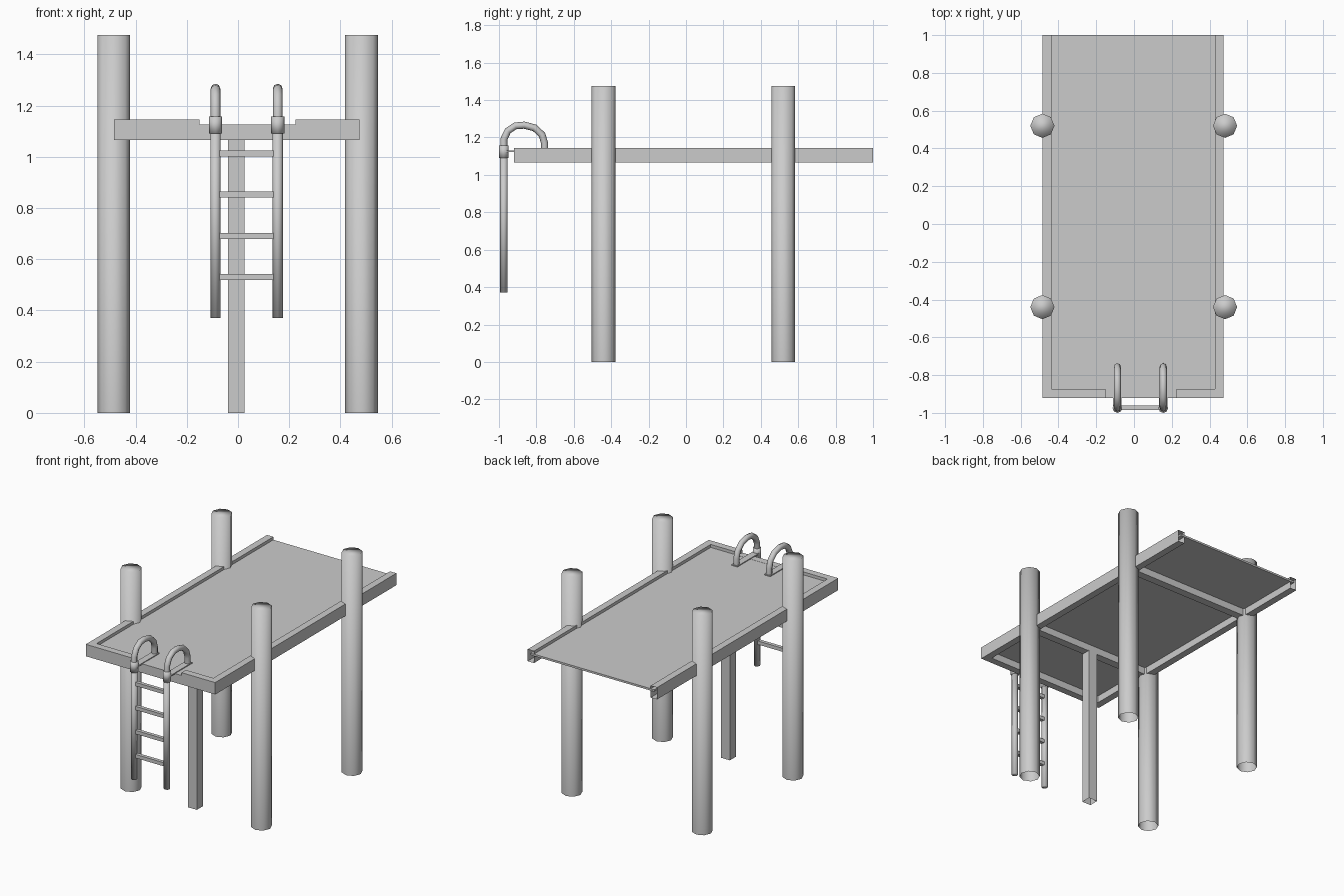
import bpy, bmesh, math
from mathutils import Matrix

cube = bpy.data.objects.get("Cube")
if cube:
    bpy.data.objects.remove(cube, do_unlink=True)

grey = bpy.data.materials.new("plain_grey")
grey.use_nodes = True
COLOUR = (0.6, 0.6, 0.6, 1)
grey.diffuse_color = COLOUR
grey.node_tree.nodes["Principled BSDF"].inputs["Base Color"].default_value = COLOUR


def add_mesh(name, mesh, smooth=False):
    mesh.materials.clear()
    mesh.materials.append(grey)
    for p in mesh.polygons:
        p.use_smooth = smooth
    ob = bpy.data.objects.new(name, mesh)
    bpy.context.collection.objects.link(ob)
    return ob


def from_bmesh(name, bm, smooth=False):
    mesh = bpy.data.meshes.new(name)
    bm.to_mesh(mesh)
    bm.free()
    return add_mesh(name, mesh, smooth)


def drop_faces(bm, direction):
    """Leave a part open on the side facing the given axis direction."""
    bm.normal_update()
    axis, sign = direction
    faces = [f for f in bm.faces if f.normal[axis] * sign > 0.9]
    bmesh.ops.delete(bm, geom=faces, context='FACES')


def box(name, x, y, z, open_side=None):
    bm = bmesh.new()
    bmesh.ops.create_cube(bm, size=1)
    for v in bm.verts:
        for i, (lo, hi) in enumerate((x, y, z)):
            v.co[i] = lo if v.co[i] < 0 else hi
    if open_side:
        drop_faces(bm, open_side)
    return from_bmesh(name, bm)


def cylinder(name, x, y, z0, z1, radius, sides=8, open_bottom=False):
    bm = bmesh.new()
    bmesh.ops.create_cone(bm, cap_ends=True, segments=sides, radius1=radius,
                          radius2=radius, depth=z1 - z0,
                          matrix=Matrix.Translation((x, y, (z0 + z1) / 2)))
    if open_bottom:
        drop_faces(bm, (2, -1))
    return from_bmesh(name, bm, smooth=True)


def tube(name, points, radius):
    curve = bpy.data.curves.new(name, 'CURVE')
    curve.dimensions = '3D'
    curve.bevel_depth = radius
    curve.bevel_resolution = 2
    curve.use_fill_caps = True
    spline = curve.splines.new('POLY')
    spline.points.add(len(points) - 1)
    for p, co in zip(spline.points, points):
        p.co = (*co, 1)
    temp = bpy.data.objects.new(name + "_path", curve)
    bpy.context.collection.objects.link(temp)
    deps = bpy.context.evaluated_depsgraph_get()
    mesh = bpy.data.meshes.new_from_object(temp.evaluated_get(deps))
    bpy.data.objects.remove(temp, do_unlink=True)
    return add_mesh(name, mesh, smooth=True)


LEFT, RIGHT, FRONT, BACK = -0.485, 0.475, -0.92, 1.0
LOW, DECK, TOP, WIDTH = 1.065, 1.125, 1.145, 0.047

# Walking surface
box("deck_plate", (LEFT + 0.02, RIGHT - 0.02), (FRONT + 0.02, BACK), (1.112, DECK))

# Side rails, hollow at the back end
box("side_rail_right", (LEFT, LEFT + WIDTH), (FRONT, BACK), (LOW, TOP), (1, 1))
box("side_rail_left", (RIGHT - WIDTH, RIGHT), (FRONT, BACK), (LOW, TOP), (1, 1))

# Front rail, lowered where the ladder is reached
front_y = (FRONT, FRONT + WIDTH)
box("front_rail_right", (LEFT + WIDTH, -0.15), front_y, (LOW, TOP))
box("front_rail_left", (0.225, RIGHT - WIDTH), front_y, (LOW, TOP))
box("front_rail_gap", (-0.15, 0.225), front_y, (LOW, DECK + 0.001))

# Cross beams below the deck and corner posts
for row, y in (("front", -0.44), ("back", 0.52)):
    box(row + "_cross_beam", (LEFT + WIDTH, RIGHT - WIDTH),
        (y - 0.027, y + 0.027), (LOW, 1.112))
    for side, x in (("right", -0.485), ("left", 0.482)):
        cylinder(f"{row}_{side}_post", x, y, 0, 1.475, 0.064, open_bottom=True)

# Square centre support
box("centre_support", (-0.04, 0.025), (-0.472, -0.408), (0, 1.07), (2, -1))

# Ladder: uprights, collars, curved handles and straps
LADDER_Y = -0.974
HANDLE = [(LADDER_Y, 1.12), (LADDER_Y, 1.19), (-0.953, 1.235), (-0.913, 1.262),
          (-0.865, 1.266), (-0.81, 1.252), (-0.77, 1.215), (-0.756, 1.17),
          (-0.756, 1.12)]
for side, x in (("right", -0.088), ("left", 0.155)):
    cylinder(f"ladder_upright_{side}", x, LADDER_Y, 0.37, 1.12, 0.02)
    cylinder(f"ladder_collar_{side}", x, LADDER_Y, 1.09, 1.158, 0.026)
    tube(f"ladder_handle_{side}", [(x, y, z) for y, z in HANDLE], 0.019)
    box(f"ladder_strap_{side}", (x - 0.022, x + 0.022), (LADDER_Y, -0.735),
        (1.122, 1.131))

# Ladder rungs
for i in range(4):
    z = 0.53 + i * 0.161
    box(f"ladder_rung_{i + 1}", (-0.085, 0.152), (-0.984, -0.96),
        (z - 0.012, z + 0.012))
